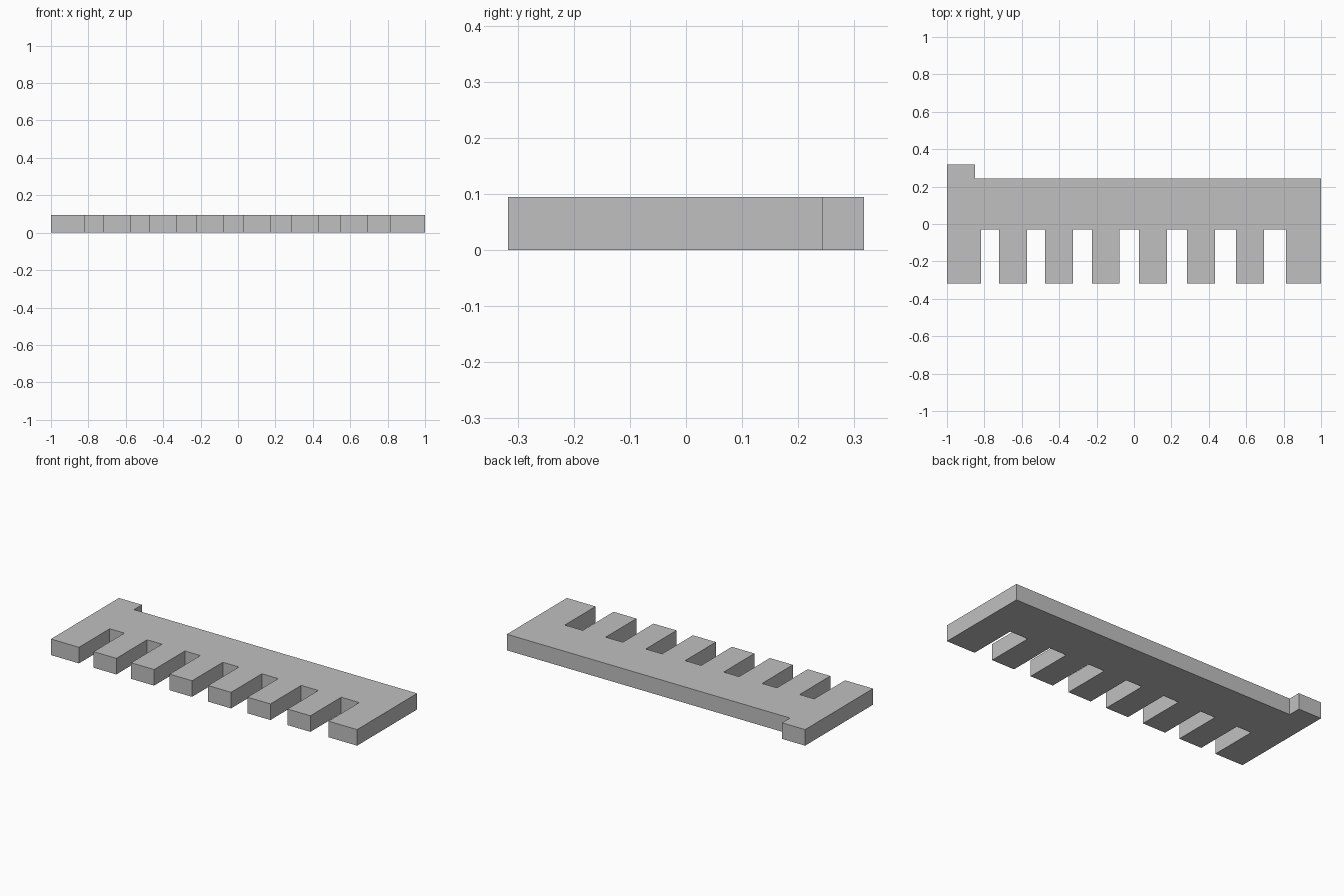
import bpy, bmesh

cube = bpy.data.objects.get("Cube")
if cube:
    bpy.data.objects.remove(cube, do_unlink=True)

HEIGHT = 0.095
FRONT, NOTCH, BACK, TAB = -0.317, -0.03, 0.243, 0.317
TAB_EDGE = -0.85
# Left and right edge of each notch between the teeth
NOTCHES = [(-0.817, -0.721), (-0.573, -0.476), (-0.326, -0.225), (-0.078, 0.027),
           (0.177, 0.284), (0.434, 0.546), (0.695, 0.813)]

grey = bpy.data.materials.new("plain_grey")
grey.use_nodes = True
colour = (0.53, 0.53, 0.53, 1)
grey.diffuse_color = colour
grey.node_tree.nodes["Principled BSDF"].inputs["Base Color"].default_value = colour

# Toothed front edge, then the straight back edge with its corner tab
outline = [(-1, FRONT)]
for a, b in NOTCHES:
    outline += [(a, FRONT), (a, NOTCH), (b, NOTCH), (b, FRONT)]
outline += [(1, FRONT), (1, BACK), (TAB_EDGE, BACK), (TAB_EDGE, TAB), (-1, TAB)]

# Extrude the outline into a flat plate
bm = bmesh.new()
base = bm.faces.new([bm.verts.new((x, y, 0)) for x, y in outline])
result = bmesh.ops.extrude_face_region(bm, geom=[base], use_keep_orig=True)
top = [v for v in result["geom"] if isinstance(v, bmesh.types.BMVert)]
bmesh.ops.translate(bm, verts=top, vec=(0, 0, HEIGHT))
bmesh.ops.recalc_face_normals(bm, faces=bm.faces[:])

mesh = bpy.data.meshes.new("toothed_plate")
bm.to_mesh(mesh)
bm.free()
mesh.materials.append(grey)
plate = bpy.data.objects.new("toothed_plate", mesh)
bpy.context.collection.objects.link(plate)
